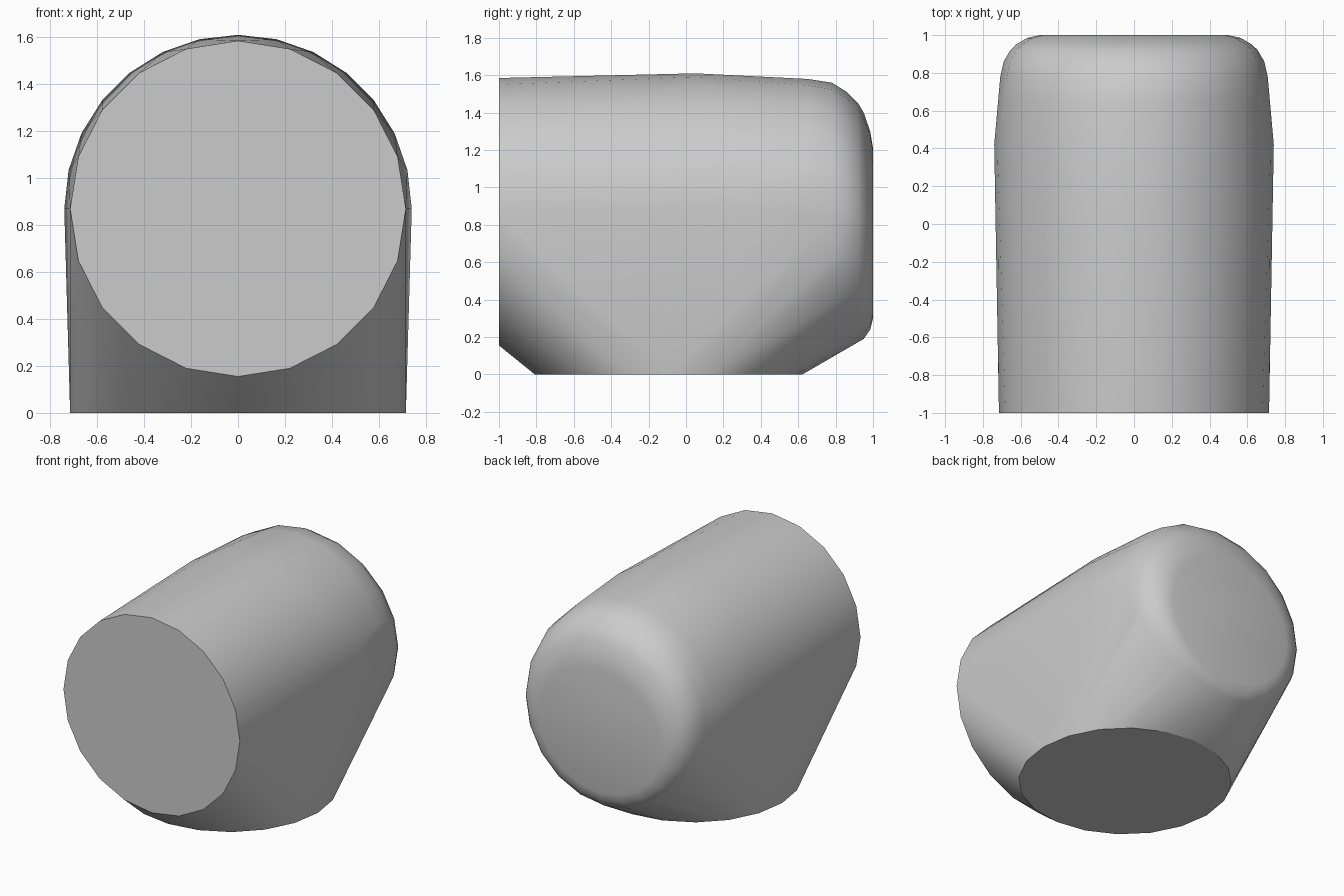
import bpy
import bmesh
import math

cube = bpy.data.objects.get("Cube")
if cube:
    bpy.data.objects.remove(cube, do_unlink=True)

SIDES = 20
R = 0.715
AXIS_Z = 0.87


def circle(n=SIDES):
    """Unit circle as (cos, sin) pairs."""
    return [(math.cos(2 * math.pi * i / n), math.sin(2 * math.pi * i / n)) for i in range(n)]


points = []

# Open front end of the elbow, facing -y
points += [(R * c, -1.0, AXIS_Z + R * s) for c, s in circle()]

# Round base on the ground
points += [(R * c, -0.093 + R * s, 0.0) for c, s in circle()]

# Slanted shoulder ring where the body is widest
points += [(0.74 * c, 0.42 - 0.37 * s, AXIS_Z + 0.74 * s) for c, s in circle(28) if s > -0.01]

# Rounded back cap: y, half width, bottom z, top z
cap = [
    (0.65, 0.715, 0.15, 1.58),
    (0.78, 0.708, 0.13, 1.56),
    (0.86, 0.690, 0.14, 1.51),
    (0.92, 0.655, 0.175, 1.45),
    (0.95, 0.625, 0.19, 1.40),
    (0.985, 0.565, 0.24, 1.30),
    (1.0, 0.50, 0.30, 1.21),
]
for y, w, low, high in cap:
    points += [(w * c, y, (low + high) / 2 + (high - low) / 2 * s) for c, s in circle()]

# Wrap all rings in one convex skin
bm = bmesh.new()
for p in points:
    bm.verts.new(p)
hull = bmesh.ops.convex_hull(bm, input=bm.verts[:])
loose = [v for v in bm.verts if not v.link_faces]
bmesh.ops.delete(bm, geom=loose, context='VERTS')
bmesh.ops.dissolve_limit(bm, angle_limit=math.radians(0.2), verts=bm.verts[:], edges=bm.edges[:])
bmesh.ops.recalc_face_normals(bm, faces=bm.faces[:])
mesh = bpy.data.meshes.new("elbow_body")
bm.to_mesh(mesh)
bm.free()

body = bpy.data.objects.new("elbow_body", mesh)
bpy.context.collection.objects.link(body)

# Plain grey
grey = bpy.data.materials.new("plain_grey")
grey.use_nodes = True
colour = (0.6, 0.6, 0.6, 1.0)
grey.diffuse_color = colour
grey.node_tree.nodes["Principled BSDF"].inputs["Base Color"].default_value = colour
mesh.materials.append(grey)

bpy.context.view_layer.objects.active = body
body.select_set(True)
bpy.ops.object.shade_smooth_by_angle(angle=math.radians(30))
